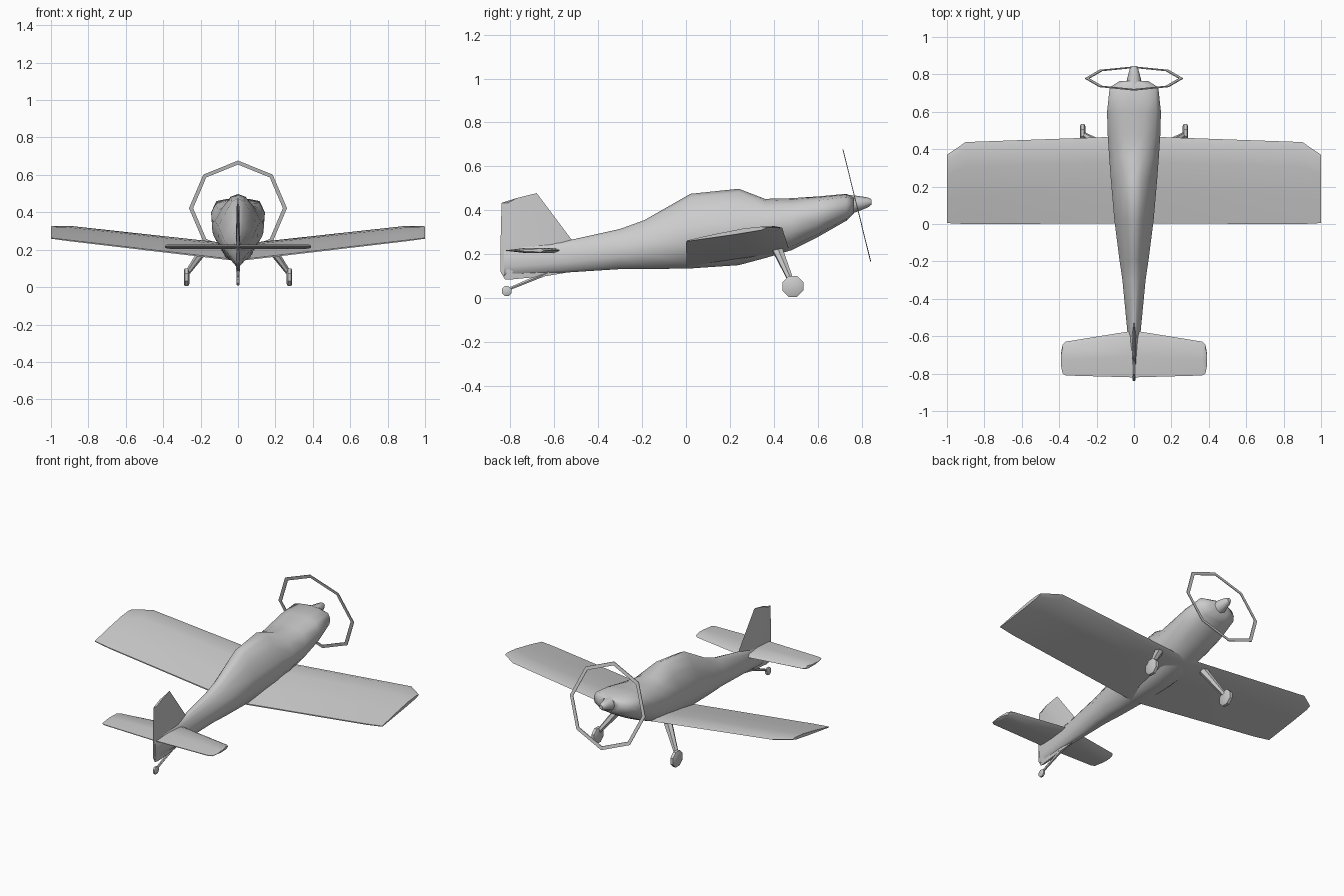
import bpy, bmesh
from math import sin, cos, pi, radians
from mathutils import Vector

if "Cube" in bpy.data.objects:
    bpy.data.objects.remove(bpy.data.objects["Cube"])


def make(name, bm, angle=35):
    bmesh.ops.recalc_face_normals(bm, faces=bm.faces[:])
    mesh = bpy.data.meshes.new(name)
    bm.to_mesh(mesh)
    bm.free()
    mesh.polygons.foreach_set("use_smooth", [angle > 0] * len(mesh.polygons))
    if angle > 0:
        mesh.set_sharp_from_angle(angle=radians(angle))
    ob = bpy.data.objects.new(name, mesh)
    bpy.context.collection.objects.link(ob)
    return ob


def loft(name, rings, closed=False, angle=35):
    """Skin a row of equal-length rings; cap the ends, or join last to first."""
    bm = bmesh.new()
    vs = [[bm.verts.new(p) for p in r] for r in rings]
    n = len(vs[0])
    pairs = list(zip(vs, vs[1:] + vs[:1])) if closed else list(zip(vs, vs[1:]))
    for a, b in pairs:
        for i in range(n):
            j = (i + 1) % n
            bm.faces.new((a[i], a[j], b[j], b[i]))
    if not closed:
        bm.faces.new(vs[0])
        bm.faces.new(vs[-1])
    return make(name, bm, angle)


def strut(name, a, b, ra, rb, n=6):
    a, b = Vector(a), Vector(b)
    q = (b - a).to_track_quat('Z', 'Y')
    return loft(name, [[c + q @ Vector((r * cos(2 * pi * i / n), r * sin(2 * pi * i / n), 0))
                        for i in range(n)] for c, r in ((a, ra), (b, rb))])


def wheel(name, x, y, z, r, half, n=8):
    prof = [(-half, .75), (-half * .6, 1), (half * .6, 1), (half, .75)]
    return loft(name, [[(x + dx, y + r * k * cos(2 * pi * (i + .5) / n),
                         z + r * k * sin(2 * pi * (i + .5) / n)) for i in range(n)]
                       for dx, k in prof])


# Fuselage: y, top, shoulder z, bottom, half width, shoulder half width
stations = [
    (-0.83, 0.235, 0.21, 0.10, 0.007, 0.005),
    (-0.57, 0.255, 0.235, 0.115, 0.036, 0.022),
    (-0.30, 0.315, 0.28, 0.132, 0.062, 0.042),
    (-0.19, 0.355, 0.31, 0.132, 0.078, 0.048),
    (0.02, 0.475, 0.40, 0.135, 0.105, 0.066),
    (0.24, 0.498, 0.43, 0.150, 0.124, 0.080),
    (0.36, 0.452, 0.415, 0.182, 0.133, 0.098),
    (0.48, 0.455, 0.425, 0.218, 0.141, 0.112),
    (0.60, 0.463, 0.445, 0.278, 0.144, 0.118),
    (0.73, 0.475, 0.460, 0.352, 0.130, 0.115),
    (0.765, 0.460, 0.450, 0.385, 0.075, 0.050),
]
rings = []
for y, top, sh, bot, w, u in stations:
    h = sh - bot
    half = [(u * .5, sh + (top - sh) * .78), (u, sh), (w, bot + h * .72),
            (w * .97, bot + h * .38), (w * .6, bot + h * .08)]
    rings.append([(0, y, top)] + [(x, y, z) for x, z in half] + [(0, y, bot)]
                 + [(-x, y, z) for x, z in reversed(half)])
loft("fuselage", rings, angle=50)

# Spinner
loft("spinner", [[(r * cos(pi * i / 4), y, 0.425 + (y - .74) * .12 + r * sin(pi * i / 4))
                  for i in range(8)]
                 for y, r in ((.74, .045), (.78, .036), (.828, .023), (.845, .012))], angle=50)

# Propeller arc: thin tilted octagonal ring
tilt = radians(13.9)
ring = []
for i in range(8):
    a = pi * i / 4
    sec = []
    for r, t in ((.24, -.002), (.262, -.002), (.262, .002), (.24, .002)):
        x, z = r * sin(a), r * cos(a)
        sec.append((x, .778 - z * sin(tilt) + t, .422 + z * cos(tilt)))
    ring.append(sec)
loft("propeller_ring", ring, closed=True, angle=0)

# Wing: x, leading y, trailing y, with dihedral and incidence
foil = [(0, 0), (.08, .013), (.3, .02), (.65, .014), (1, .003), (1, -.003), (.4, -.010), (.08, -.010)]
rings = []
for x, le, te, k in ((-1, .37, .005, .7), (-.9, .438, 0, 1), (0, .47, .003, 1.2),
                     (.9, .438, 0, 1), (1, .37, .005, .7)):
    base = .142 + .118 * abs(x)
    rings.append([(x, le + (te - le) * f, base + (le + (te - le) * f) * .165 + t * k)
                  for f, t in foil])
loft("wing", rings)

# Tailplane
tail = [(0, 0), (.12, .012), (.55, .012), (1, .002), (1, -.002), (.55, -.012), (.12, -.012)]
half = [(.365, -.629, -.81, 1), (.382, -.645, -.80, .8), (.39, -.69, -.76, .4)]
spans = ([(-x, a, b, k) for x, a, b, k in reversed(half)] + [(0, -.57, -.82, 1)] + half)
loft("tailplane", [[(x, a + (b - a) * f, .217 + t * k) for f, t in tail]
                   for x, a, b, k in spans])

# Fin and rudder: z, leading y, trailing y, half thickness
loft("tail_fin", [[(0, a, z + s), (w, a - .09, z), (w * .6, b + .03, z - s), (0, b, z - s),
                   (-w * .6, b + .03, z - s), (-w, a - .09, z)]
                  for z, a, b, w, s in ((.10, -.55, -.825, .008, .015), (.13, -.53, -.845, .012, .01),
                                        (.255, -.52, -.845, .012, .01),
                                        (.456, -.68, -.84, .006, .022))])

# Main landing gear
for s, side in ((1, "right"), (-1, "left")):
    strut(side + "_gear_leg", (s * .165, .415, .225), (s * .268, .478, .08), .026, .014)
    wheel(side + "_wheel", s * .275, .487, .053, .051, .015)

# Tail wheel
strut("tail_wheel_leg", (0, -.63, .115), (0, -.81, .04), .011, .007)
wheel("tail_wheel", 0, -.817, .032, .024, .009)
